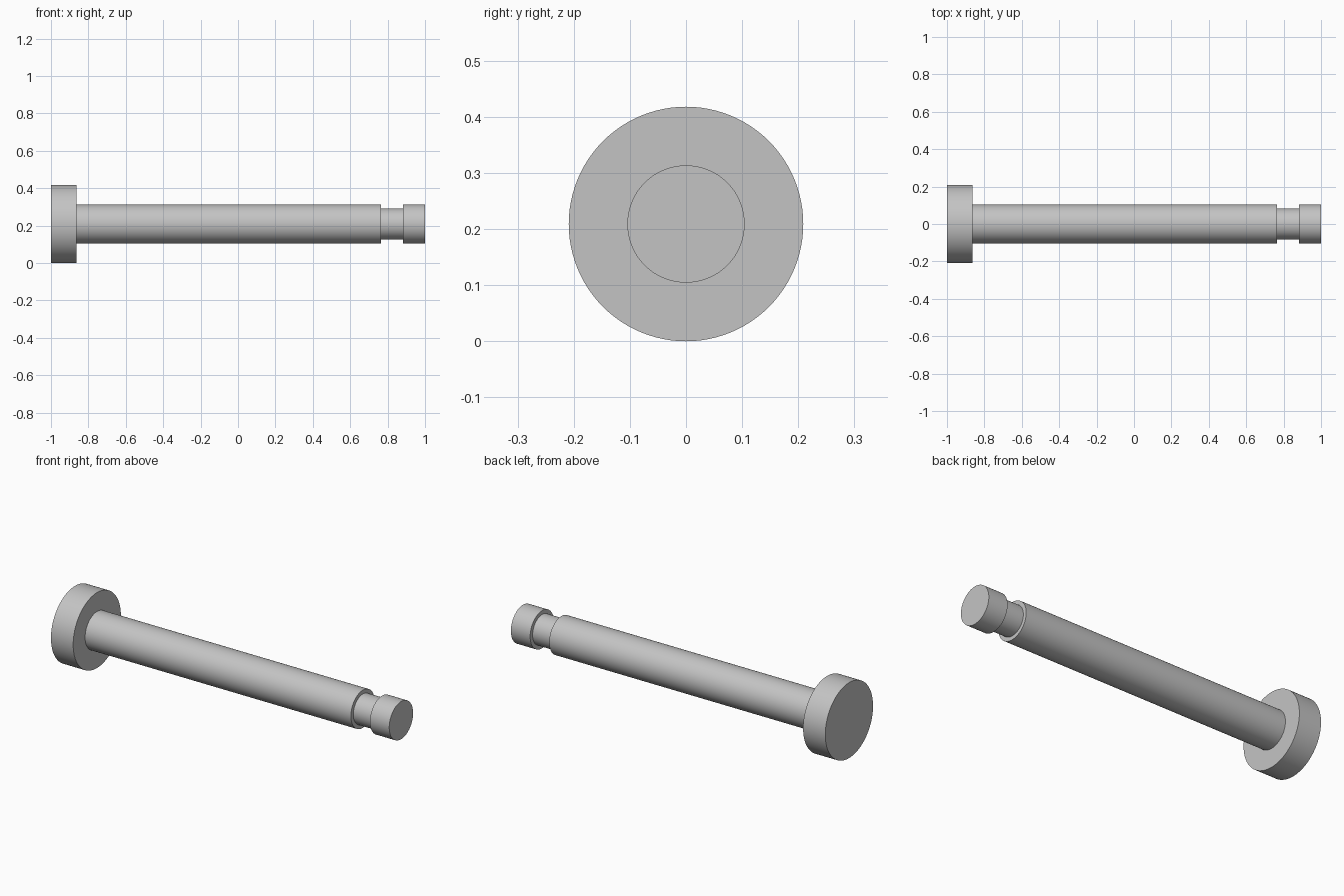
import bpy, bmesh, math
from mathutils import Matrix, Vector

cube = bpy.data.objects.get("Cube")
if cube:
    bpy.data.objects.remove(cube, do_unlink=True)

HEAD_R, SHAFT_R, GROOVE_R = 0.209, 0.1045, 0.083
SEGMENTS = 96

steel = bpy.data.materials.new("steel_grey")
steel.use_nodes = True
colour = (0.55, 0.55, 0.55, 1)
steel.diffuse_color = colour
steel.node_tree.nodes["Principled BSDF"].inputs["Base Color"].default_value = colour


def lathe(name, profile):
    """Spin (x, radius) points about the x axis and cap both ends."""
    bm = bmesh.new()
    rings = []
    for x, r in profile:
        turn = Matrix.Translation((x, 0, 0)) @ Matrix.Rotation(math.pi / 2, 4, 'Y')
        ring = bmesh.ops.create_circle(bm, segments=SEGMENTS, radius=r, matrix=turn)["verts"]
        rings.append(ring)
    for a, b in zip(rings, rings[1:]):
        for i in range(SEGMENTS):
            j = (i + 1) % SEGMENTS
            bm.faces.new((a[i], a[j], b[j], b[i]))
    bm.faces.new(rings[0])
    bm.faces.new(rings[-1])
    bmesh.ops.recalc_face_normals(bm, faces=bm.faces)
    mesh = bpy.data.meshes.new(name)
    bm.to_mesh(mesh)
    bm.free()
    mesh.materials.append(steel)
    obj = bpy.data.objects.new(name, mesh)
    bpy.context.collection.objects.link(obj)
    obj.location = Vector((0, 0, HEAD_R))
    bpy.ops.object.select_all(action='DESELECT')
    obj.select_set(True)
    bpy.context.view_layer.objects.active = obj
    bpy.ops.object.shade_smooth_by_angle(angle=math.radians(30))
    return obj


# Headed pin: flat head, long shaft, retaining groove and tip in one solid
lathe("headed_pin", [
    (-1.0, HEAD_R), (-0.864, HEAD_R),
    (-0.864, SHAFT_R), (0.765, SHAFT_R),
    (0.765, GROOVE_R), (0.882, GROOVE_R),
    (0.882, SHAFT_R), (1.0, SHAFT_R),
])
